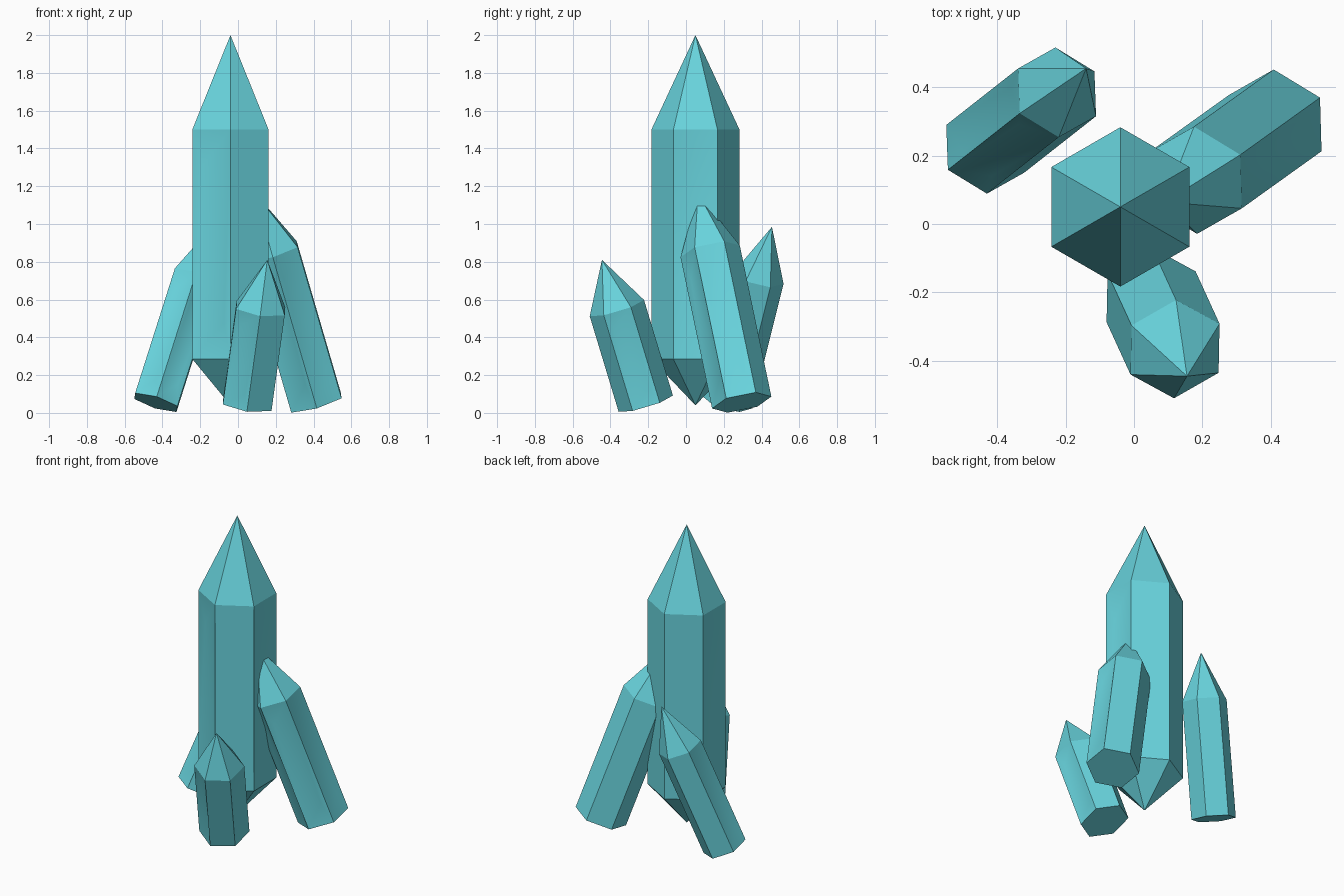
import bpy, bmesh, math
from mathutils import Vector

if "Cube" in bpy.data.objects:
    bpy.data.objects.remove(bpy.data.objects["Cube"])

mat = bpy.data.materials.new("crystal_teal")
mat.diffuse_color = (0.14, 0.66, 0.73, 1)
mat.use_nodes = True
mat.node_tree.nodes["Principled BSDF"].inputs["Base Color"].default_value = mat.diffuse_color


def crystal(name, base, shoulder, tip, radius, chipped, root=None):
    """Hexagonal prism with a pointed tip; chipped lists sides with a shallow groove."""
    base, shoulder, tip = Vector(base), Vector(shoulder), Vector(tip)
    axis = (shoulder - base).normalized()
    turn = Vector((0, 0, 1)).rotation_difference(axis)
    bm = bmesh.new()

    def ring(center):
        pts = []
        for i in range(6):
            a = math.radians(60 * i - 30)
            pts.append(bm.verts.new(center + turn @ Vector((math.cos(a), math.sin(a), 0)) * radius))
        return pts

    low, high = ring(base), ring(shoulder)
    top = bm.verts.new(tip)
    bottom = bm.verts.new(root) if root else None
    if not root:
        bm.faces.new(low[::-1])
    for i in range(6):
        j = (i + 1) % 6
        a, b, c, d = low[i], low[j], high[j], high[i]
        bm.faces.new((d, c, top))
        if root:
            bm.faces.new((b, a, bottom))
        if i not in chipped:
            bm.faces.new((a, b, c, d))
            continue
        # shallow diagonal groove sunk into this side
        across, up = b.co - a.co, d.co - a.co
        inward = -across.cross(up).normalized() * radius * 0.09
        p = bm.verts.new(a.co + across * 0.22 + up * 0.84 + inward)
        q = bm.verts.new(a.co + across * 0.78 + up * 0.16 + inward)
        for f in ((a, b, q), (b, c, q), (c, p, q), (c, d, p), (d, a, p), (a, q, p)):
            bm.faces.new(f).smooth = True
    # keep the crystal's own edges crisp
    corners = set(low + high + [top])
    bm.normal_update()
    for e in bm.edges:
        if e.verts[0] in corners and e.verts[1] in corners:
            e.smooth = False
    mesh = bpy.data.meshes.new(name)
    bm.to_mesh(mesh)
    bm.free()
    mesh.materials.append(mat)
    obj = bpy.data.objects.new(name, mesh)
    bpy.context.collection.objects.link(obj)


# tall central crystal, pointed at both ends
crystal("main_crystal", (-0.04, 0.05, 0.285), (-0.04, 0.05, 1.5), (-0.04, 0.05, 2.0),
        0.233, (0, 3, 4), root=(-0.04, 0.05, 0.04))
# small leaning crystals with flat bases
crystal("front_crystal", (0.05, -0.213, 0.049), (0.12, -0.366, 0.555), (0.155, -0.445, 0.81),
        0.15, (0, 4))
crystal("right_crystal", (0.413, 0.295, 0.055), (0.18, 0.128, 0.855), (0.09, 0.064, 1.165),
        0.16, (0, 4, 5))
crystal("left_crystal", (-0.435, 0.22, 0.055), (-0.225, 0.385, 0.715), (-0.14, 0.455, 0.985),
        0.135, (3, 4, 5))
